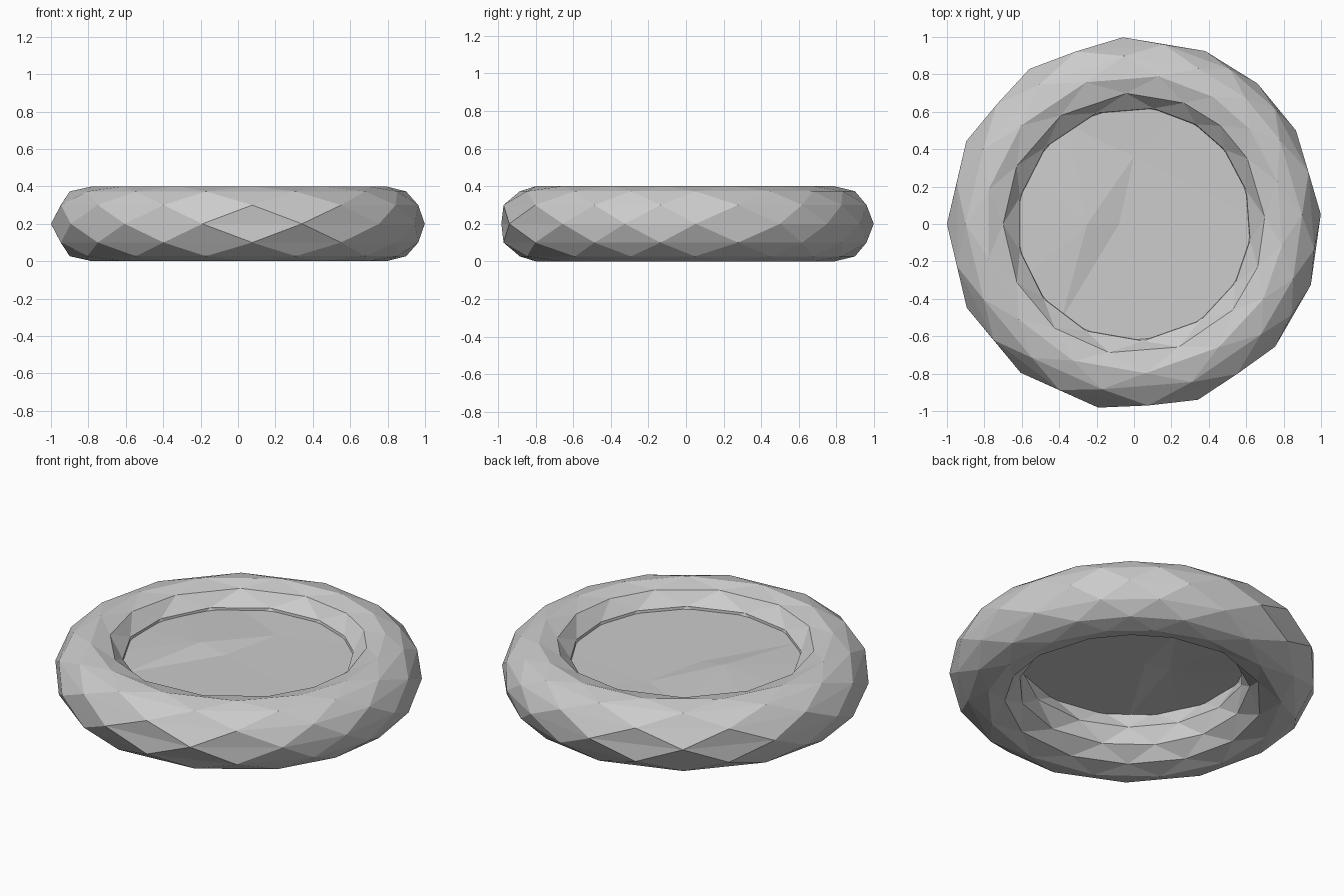
import bpy, bmesh, math

if "Cube" in bpy.data.objects:
    bpy.data.objects.remove(bpy.data.objects["Cube"])

# Uneven angular spacing (degrees) of the faceted ring
ANGLES = [3, 30, 48.7, 67.6, 93.4, 124, 153.7, 180, 206.6, 232.7, 259, 290, 319, 341]
N = len(ANGLES)
MINOR = 12
R, r, MID = 0.8, 0.2, 0.2


def finish(bm, name):
    bmesh.ops.recalc_face_normals(bm, faces=bm.faces[:])
    mesh = bpy.data.meshes.new(name)
    bm.to_mesh(mesh)
    bm.free()
    obj = bpy.data.objects.new(name, mesh)
    bpy.context.collection.objects.link(obj)
    return obj


# Ring: torus whose alternate rows are staggered into triangular facets
bm = bmesh.new()
rows = []
for j in range(MINOR):
    t = 2 * math.pi * j / MINOR
    rad, z = R + r * math.cos(t), MID + r * math.sin(t)
    row = []
    for i in range(N):
        a = ANGLES[i]
        if j % 2:
            a = (a + ANGLES[(i + 1) % N] + (360 if i == N - 1 else 0)) / 2
        a = math.radians(a)
        row.append(bm.verts.new((rad * math.cos(a), rad * math.sin(a), z)))
    rows.append(row)
for j in range(MINOR):
    lo, hi = rows[j], rows[(j + 1) % MINOR]
    for i in range(N):
        k = (i + 1) % N
        if j % 2 == 0:
            bm.faces.new((lo[i], lo[k], hi[i]))
            bm.faces.new((lo[k], hi[k], hi[i]))
        else:
            bm.faces.new((lo[i], hi[k], hi[i]))
            bm.faces.new((lo[i], lo[k], hi[k]))
finish(bm, "ring")

# Seat: thin, slightly creased sheet stretched across the hole
bm = bmesh.new()
rim = [bm.verts.new((0.64 * math.cos(math.radians(a)), 0.64 * math.sin(math.radians(a)), 0.285))
       for a in ANGLES]
front = bm.verts.new((-0.08, 0, 0.28))
back = bm.verts.new((0, 0.36, 0.28))
crease = bm.verts.new((-0.25, 0, 0.31))
bm.faces.new((front, back, crease))


def fan(centre, start, stop):
    for i in range(start, stop):
        bm.faces.new((centre, rim[i % N], rim[(i + 1) % N]))


fan(back, 0, 5)
fan(crease, 5, 9)
fan(front, 9, 14)
bm.faces.new((back, rim[5], crease))
bm.faces.new((crease, rim[9], front))
bm.faces.new((front, rim[0], back))
finish(bm, "seat_sheet")
